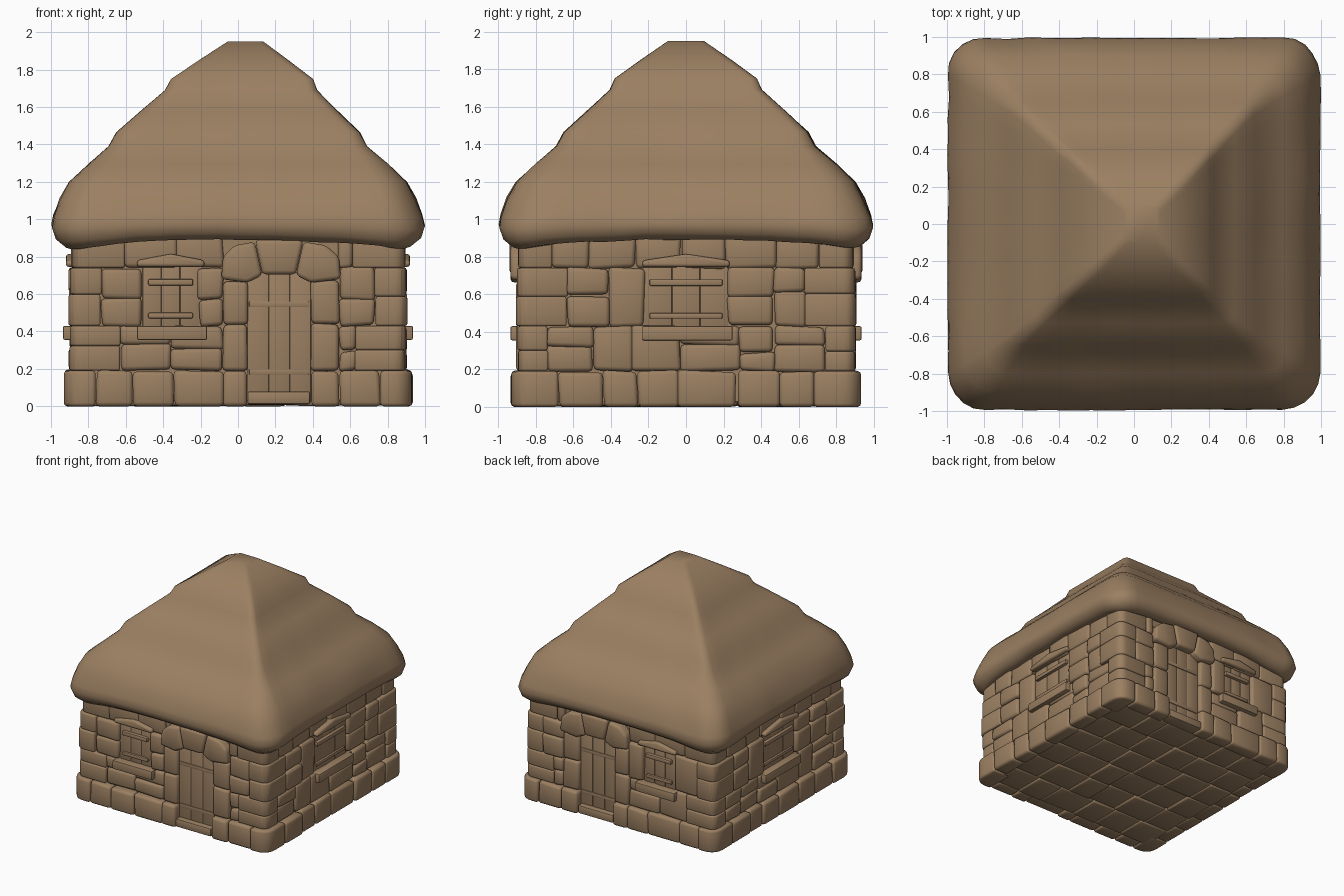
import bpy, bmesh, math, random
from mathutils import Vector, noise

if "Cube" in bpy.data.objects:
    bpy.data.objects.remove(bpy.data.objects["Cube"])

random.seed(4)
clay = bpy.data.materials.new("warm_clay")
clay.diffuse_color = (0.33, 0.215, 0.122, 1)
clay.use_nodes = True
clay.node_tree.nodes["Principled BSDF"].inputs["Base Color"].default_value = clay.diffuse_color


def finish(bm, name, angle=50):
    bmesh.ops.recalc_face_normals(bm, faces=bm.faces)
    me = bpy.data.meshes.new(name)
    bm.to_mesh(me)
    bm.free()
    me.materials.append(clay)
    ob = bpy.data.objects.new(name, me)
    bpy.context.collection.objects.link(ob)
    bpy.ops.object.select_all(action='DESELECT')
    ob.select_set(True)
    bpy.context.view_layer.objects.active = ob
    bpy.ops.object.shade_smooth_by_angle(angle=math.radians(angle))
    return ob


def block(bm, pts, vec, bevel=0.022):
    """Prism from a 3D outline pushed along vec, with softened edges."""
    vec = Vector(vec)
    a = [bm.verts.new(p) for p in pts]
    b = [bm.verts.new(Vector(p) + vec) for p in pts]
    n = len(pts)
    faces = [bm.faces.new(a), bm.faces.new(b)]
    faces += [bm.faces.new((a[i], a[(i + 1) % n], b[(i + 1) % n], b[i])) for i in range(n)]
    bmesh.ops.recalc_face_normals(bm, faces=faces)
    if bevel:
        edges = list({e for f in faces for e in f.edges})
        bmesh.ops.bevel(bm, geom=edges, offset=bevel, segments=2, profile=0.5,
                        affect='EDGES', clamp_overlap=True)


def wall_map(axis, sign):
    """(along, out, up) on a wall -> world position."""
    if axis == 'x':
        return lambda u, d, z: Vector((u, sign * d, z))
    return lambda u, d, z: Vector((sign * d, u, z))


def plate(bm, place, outline, d0, d1, bevel=0.022):
    vec = place(0, d1 - d0, 0)
    block(bm, [place(u, d0, z) for u, z in outline], vec, bevel)


def rect(u0, u1, z0, z1):
    return [(u0, z0), (u1, z0), (u1, z1), (u0, z1)]


def jit(outline, j=0.008):
    return [(u + random.uniform(-j, j), z + (random.uniform(-j, j) if z > 0 else 0))
            for u, z in outline]


# Courses: bottom, top, outward reach, corner length along x, along y
BANDS = [(0, .19, .93, .17, .25), (.19, .43, .90, .27, .16),
         (.43, .74, .903, .17, .27), (.74, .92, .89, .28, .18)]
WALLS = [("front", 'x', -1), ("back", 'x', 1), ("right", 'y', 1), ("left", 'y', -1)]
DOOR, WINDOW, SIDE = (-.08, .54), (-.51, -.21), (-.225, .225)

# Inner wall body
bm = bmesh.new()
block(bm, [(-.86, -.86, .03), (.86, -.86, .03), (.86, .86, .03), (-.86, .86, .03)],
      (0, 0, .9), 0)
finish(bm, "wall_core")

# Stone courses, split around doors and windows
for name, axis, sign in WALLS:
    place = wall_map(axis, sign)
    bm = bmesh.new()
    for i, (z0, z1, out, ax, ay) in enumerate(BANDS):
        end = out - (ax if axis == 'x' else ay)
        gaps = [DOOR] if axis == 'x' else []
        if i == 2:
            gaps = [WINDOW, DOOR] if axis == 'x' else [SIDE]
        cuts = [-end] + [c for g in gaps for c in g] + [end]
        for s, e in zip(cuts[::2], cuts[1::2]):
            count = max(1, round((e - s) / .23))
            step = (e - s) / count
            xs = [s] + [s + step * (k + random.uniform(-.2, .2)) for k in range(1, count)] + [e]
            for u0, u1 in zip(xs, xs[1:]):
                zs = [z0, z1]
                if i in (1, 2) and random.random() < .75:
                    zs.insert(1, z0 + (z1 - z0) * random.uniform(.4, .6))
                for a, b in zip(zs, zs[1:]):
                    plate(bm, place, jit(rect(u0, u1, a, b)), .80,
                          out + random.uniform(-.012, .006))
    finish(bm, name + "_wall_stones")

# Rounded corner stones
bm = bmesh.new()
for sx in (-1, 1):
    for sy in (-1, 1):
        for i, (z0, z1, h, ax, ay) in enumerate(BANDS):
            r = .10 if i == 0 else .06
            plan = [(h - ax, h - ay), (h, h - ay)]
            for k in range(5):
                t = k * math.pi / 8
                plan.append((h - r + r * math.cos(t), h - r + r * math.sin(t)))
            plan.append((h - ax, h))
            zs = [z0, (z0 + z1) / 2 + random.uniform(-.02, .02), z1] if i in (1, 2) else [z0, z1]
            for a, b in zip(zs, zs[1:]):
                o = random.uniform(-.006, .004)
                block(bm, [(sx * (x + o), sy * (y + o), a) for x, y in plan],
                      (0, 0, b - a), .018)
finish(bm, "corner_stones")

# Paved underside
bm = bmesh.new()
rows = [-.82 + 1.64 * k / 6 for k in range(7)]
for y0, y1 in zip(rows, rows[1:]):
    inner = [-.82 + 1.64 * (k + random.uniform(-.18, .18)) / 6 for k in range(1, 6)]
    xs = [-.82] + inner + [.82]
    for x0, x1 in zip(xs, xs[1:]):
        lift = random.uniform(0, .012)
        block(bm, [(x0, y0, lift), (x1, y0, lift), (x1, y1, lift), (x0, y1, lift)],
              (0, 0, .07), .015)
finish(bm, "floor_stones")

# Doors with stone surround, on the front and back
for name, axis, sign in WALLS[:2]:
    place = wall_map(axis, sign)
    bm = bmesh.new()
    for u0, u1 in ((-.08, .05), (.39, .54)):
        for a, b in ((0, .19), (.19, .44), (.44, .67)):
            plate(bm, place, jit(rect(u0, u1, a, b), .005), .80, .93 if a == 0 else .905)
    plate(bm, place, [(-.09, .68), (.05, .66), (.13, .70), (.09, .88), (-.02, .86), (-.08, .80)], .80, .935)
    plate(bm, place, [(.13, .705), (.31, .705), (.35, .89), (.09, .89)], .80, .94)
    plate(bm, place, [(.31, .70), (.39, .66), (.55, .68), (.54, .80), (.47, .86), (.35, .88)], .80, .935)
    finish(bm, name + "_door_surround")
    bm = bmesh.new()
    for k in range(3):
        u = .05 + .34 * k / 3
        plate(bm, place, rect(u, u + .34 / 3, .02, .715), .80, .872, .005)
    plate(bm, place, rect(.06, .38, .53, .56), .80, .878, .004)
    plate(bm, place, rect(.06, .38, .17, .20), .80, .878, .004)
    finish(bm, name + "_door", 30)
    bm = bmesh.new()
    plate(bm, place, rect(.05, .385, .01, .08), .80, .92, .012)
    finish(bm, name + "_door_step", 30)

# Windows with sill, lintel, shutter boards and a cross bar
for name, axis, sign in WALLS:
    place = wall_map(axis, sign)
    u0, u1 = WINDOW if axis == 'x' else SIDE
    over = .03 if axis == 'x' else .008
    bm = bmesh.new()
    for k in range(3):
        w = (u1 - u0) / 3
        plate(bm, place, rect(u0 + w * k, u0 + w * (k + 1), .42, .75), .80, .868, .006)
    plate(bm, place, rect(u0 + .03, u1 - .03, .645, .68), .80, .895, .008)
    plate(bm, place, rect(u0 + .03, u1 - .03, .47, .50), .80, .885, .008)
    finish(bm, name + "_window_shutter", 30)
    bm = bmesh.new()
    plate(bm, place, rect(u0 - over, u1 + over + .015, .355, .43), .80, .935, .008)
    finish(bm, name + "_window_sill", 30)
    bm = bmesh.new()
    plate(bm, place, [(u0 - over, .745), (u1 + over, .745), (u1 + over, .78),
                      ((u0 + u1) / 2, .815), (u0 - over, .78)], .80, .92, .015)
    finish(bm, name + "_window_lintel")

# Layered thatch: half width, height, corner radius, eave arch lift
THATCH = [(.095, 1.95, .03, 0), (.24, 1.85, .04, 0), (.378, 1.75, .04, 0), (.405, 1.69, .05, 0),
          (.53, 1.575, .05, 0), (.65, 1.465, .06, 0), (.69, 1.39, .08, 0), (.80, 1.295, .12, 0),
          (.90, 1.20, .16, 0), (.95, 1.10, .18, .01), (.985, 1.0, .2, .02), (.995, .94, .2, .03),
          (.975, .87, .2, .05), (.93, .83, .18, .06), (.88, .835, .14, .06), (.82, .92, .1, .02)]
bm = bmesh.new()
rings = []
for h, z, r, lift in THATCH:
    shift = .04 * max(0, (z - 1.5) / .45)
    ring = []
    for q in range(4):
        rot = q * math.pi / 2
        side = [(h, (-1 + 2 * k / 14) * (h - r)) for k in range(14)]
        side += [(h - r + r * math.cos(t), h - r + r * math.sin(t))
                 for t in (k * math.pi / 10 for k in range(5))]
        for x, y in side:
            px = x * math.cos(rot) - y * math.sin(rot)
            py = x * math.sin(rot) + y * math.cos(rot)
            t = min(abs(px), abs(py)) / h
            n = noise.noise(Vector((px * 5, py * 5, z * 3)))
            s = 1 + .010 * n
            dz = lift * (1 - t ** 3) + (.012 * n if lift else 0)
            ring.append(bm.verts.new((px * s + shift, py * s, z + dz)))
    rings.append(ring)
for a, b in zip(rings, rings[1:]):
    for k in range(len(a)):
        j = (k + 1) % len(a)
        bm.faces.new((a[k], a[j], b[j], b[k]))
bm.faces.new(rings[0])
bm.faces.new(rings[-1])
finish(bm, "thatched_roof", 50)
